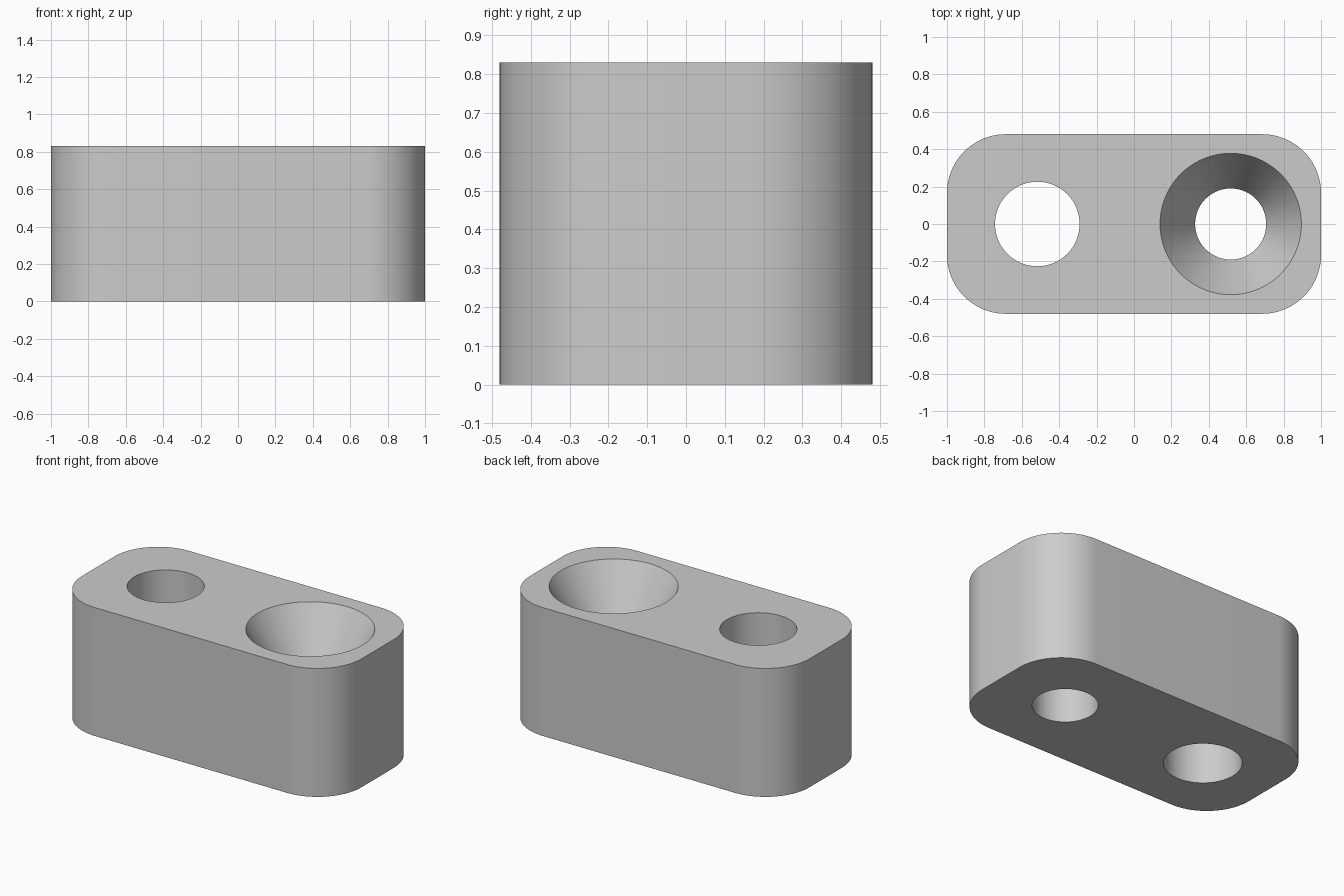
import bpy, bmesh, math
from mathutils import Vector

if "Cube" in bpy.data.objects:
    bpy.data.objects.remove(bpy.data.objects["Cube"])

HALF_X, HALF_Y, HEIGHT = 1.0, 0.48, 0.83
CORNER = 0.315
HOLE_X = 0.517
SINK_DEPTH = 0.33
SINK_TOP, SINK_HOLE, PLAIN_HOLE = 0.378, 0.19, 0.226
MARGIN = 0.1

grey = bpy.data.materials.new("light_grey")
grey.use_nodes = True
grey.diffuse_color = (0.6, 0.6, 0.6, 1)
grey.node_tree.nodes["Principled BSDF"].inputs["Base Color"].default_value = grey.diffuse_color


def loft(name, rings):
    """Closed solid through matching rings of points, from bottom to top."""
    bm = bmesh.new()
    loops = [[bm.verts.new(p) for p in ring] for ring in rings]
    count = len(loops[0])
    for low, high in zip(loops, loops[1:]):
        for i in range(count):
            j = (i + 1) % count
            bm.faces.new((low[i], low[j], high[j], high[i]))
    bm.faces.new(loops[0][::-1])
    bm.faces.new(loops[-1])
    mesh = bpy.data.meshes.new(name)
    bm.to_mesh(mesh)
    bm.free()
    mesh.materials.append(grey)
    obj = bpy.data.objects.new(name, mesh)
    bpy.context.collection.objects.link(obj)
    return obj


def circle(x, radius, z, steps=96):
    angles = [math.tau * i / steps for i in range(steps)]
    return [Vector((x + radius * math.cos(a), radius * math.sin(a), z)) for a in angles]


def rounded_rectangle(z, steps=24):
    points = []
    for quarter, (sx, sy) in enumerate(((1, 1), (-1, 1), (-1, -1), (1, -1))):
        for i in range(steps + 1):
            a = (quarter + i / steps) * math.pi / 2
            points.append(Vector((sx * (HALF_X - CORNER) + CORNER * math.cos(a),
                                  sy * (HALF_Y - CORNER) + CORNER * math.sin(a), z)))
    return points


# Block with rounded vertical corners
block = loft("drilled_block", [rounded_rectangle(0), rounded_rectangle(HEIGHT)])

# Plain through hole, and through hole with a conical countersink
slope = (SINK_TOP - SINK_HOLE) / SINK_DEPTH
plain_profile = [(PLAIN_HOLE, -MARGIN), (PLAIN_HOLE, HEIGHT + MARGIN)]
sink_profile = [(SINK_HOLE, -MARGIN), (SINK_HOLE, HEIGHT - SINK_DEPTH),
                (SINK_TOP + slope * MARGIN, HEIGHT + MARGIN)]
bpy.context.view_layer.objects.active = block
for name, x, profile in (("plain_hole_cutter", -HOLE_X, plain_profile),
                         ("countersink_cutter", HOLE_X, sink_profile)):
    cutter = loft(name, [circle(x, r, z) for r, z in profile])
    cutter.hide_render = True
    cut = block.modifiers.new(name, "BOOLEAN")
    cut.operation = "DIFFERENCE"
    cut.solver = "EXACT"
    cut.object = cutter
    bpy.ops.object.modifier_apply(modifier=cut.name)
    bpy.data.objects.remove(cutter)

# Smooth walls, sharp rims
bpy.ops.object.select_all(action="DESELECT")
block.select_set(True)
bpy.ops.object.shade_smooth_by_angle(angle=math.radians(25))
